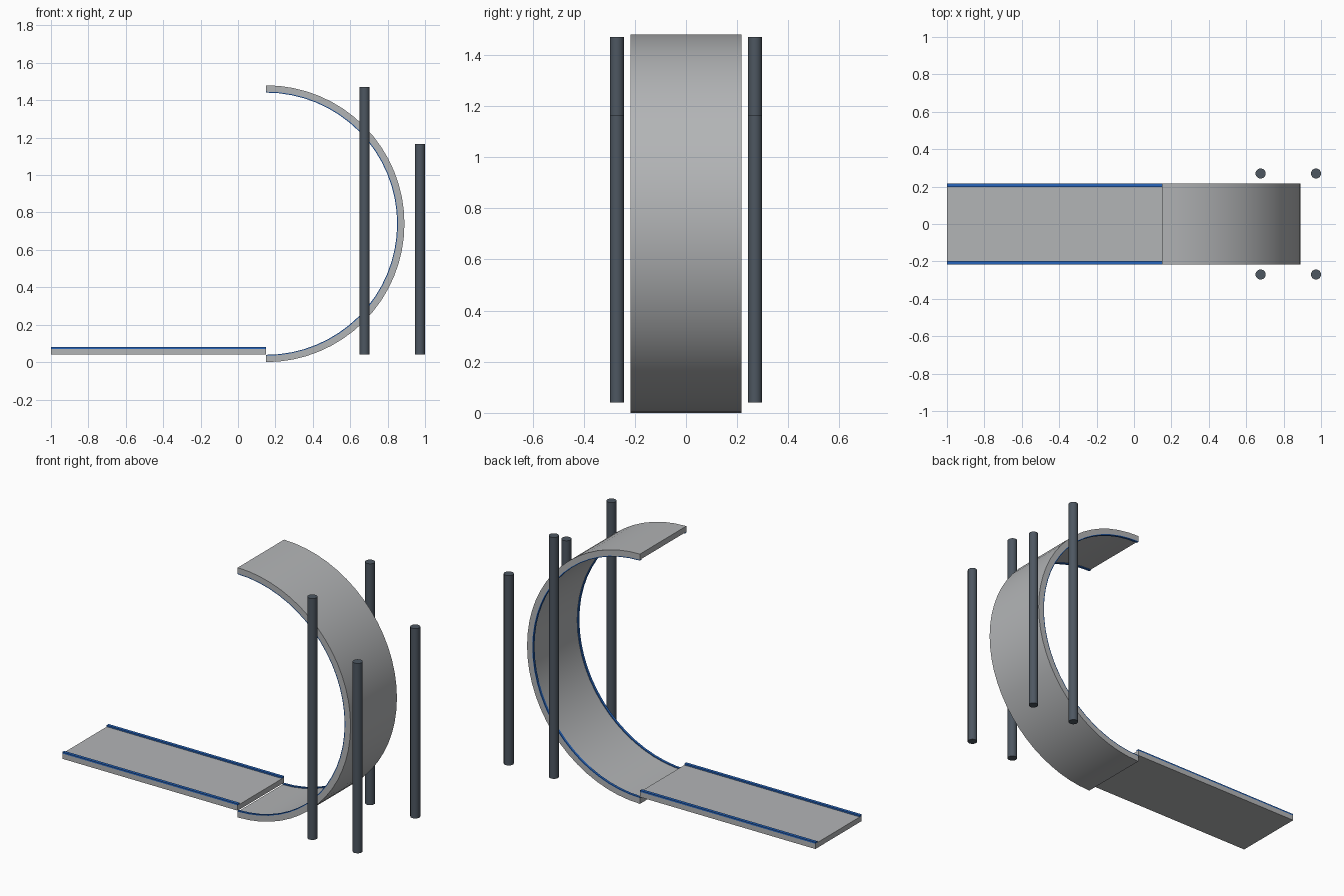
import bpy, bmesh, math

cube = bpy.data.objects.get("Cube")
if cube:
    bpy.data.objects.remove(cube, do_unlink=True)


def material(name, rgb):
    m = bpy.data.materials.new(name)
    m.use_nodes = True
    m.diffuse_color = (*rgb, 1)
    m.node_tree.nodes["Principled BSDF"].inputs["Base Color"].default_value = (*rgb, 1)
    return m


track_grey = material("track_grey", (0.45, 0.46, 0.47))
rail_blue = material("rail_blue", (0.02, 0.13, 0.5))
post_grey = material("post_grey", (0.075, 0.095, 0.12))

HALF_WIDTH = 0.217
LOOP_X, LOOP_Z = 0.15, 0.74
STEPS = 32


def finish(name, bm, mat):
    bmesh.ops.recalc_face_normals(bm, faces=bm.faces)
    mesh = bpy.data.meshes.new(name)
    bm.to_mesh(mesh)
    bm.free()
    mesh.materials.append(mat)
    obj = bpy.data.objects.new(name, mesh)
    bpy.context.collection.objects.link(obj)
    return obj


def smooth(obj):
    bpy.ops.object.select_all(action="DESELECT")
    obj.select_set(True)
    bpy.context.view_layer.objects.active = obj
    bpy.ops.object.shade_smooth_by_angle(angle=math.radians(30))


def box(name, x, y, z, mat):
    bm = bmesh.new()
    bmesh.ops.create_cube(bm, size=1)
    for v in bm.verts:
        v.co = [lo + (c + 0.5) * (hi - lo) for c, (lo, hi) in zip(v.co, (x, y, z))]
    return finish(name, bm, mat)


def half_loop(name, inner, outer, y, mat):
    """Sweep a rectangular section through half a turn, from bottom to top."""
    bm = bmesh.new()
    rings = []
    for i in range(STEPS + 1):
        a = math.pi * i / STEPS - math.pi / 2
        rings.append([bm.verts.new((LOOP_X + r * math.cos(a), w, LOOP_Z + r * math.sin(a)))
                      for r, w in ((inner, y[0]), (outer, y[0]), (outer, y[1]), (inner, y[1]))])
    for a, b in zip(rings, rings[1:]):
        for k in range(4):
            n = (k + 1) % 4
            bm.faces.new((a[k], a[n], b[n], b[k]))
    bm.faces.new(rings[0])
    bm.faces.new(rings[-1])
    obj = finish(name, bm, mat)
    smooth(obj)


def post(name, x, y, top):
    bottom = 0.04
    bm = bmesh.new()
    bmesh.ops.create_cone(bm, cap_ends=True, segments=24, radius1=0.027,
                          radius2=0.027, depth=top - bottom)
    bmesh.ops.translate(bm, verts=bm.verts, vec=(x, y, (top + bottom) / 2))
    smooth(finish(name, bm, post_grey))


# Straight run of three deck panels with a rail on each edge
length = (LOOP_X + 1) / 3
for i in range(3):
    span = (-1 + i * length, -1 + (i + 1) * length)
    box(f"deck_panel_{i + 1}", span, (-HALF_WIDTH, HALF_WIDTH), (0.04, 0.071), track_grey)
    for side, s in (("left", 1), ("right", -1)):
        edge = sorted((s * HALF_WIDTH, s * (HALF_WIDTH - 0.018)))
        box(f"deck_rail_{side}_{i + 1}", span, edge, (0.071, 0.08), rail_blue)

# Half loop with thin rails on its inner edges
half_loop("loop_track", 0.706, LOOP_Z, (-HALF_WIDTH, HALF_WIDTH), track_grey)
for side, s in (("left", 1), ("right", -1)):
    edge = sorted((s * HALF_WIDTH, s * (HALF_WIDTH - 0.014)))
    half_loop(f"loop_rail_{side}", 0.701, 0.706, edge, rail_blue)

# Support posts on both sides
for side, y in (("left", 0.27), ("right", -0.27)):
    post(f"tall_post_{side}", 0.677, y, 1.47)
    post(f"short_post_{side}", 0.973, y, 1.165)
